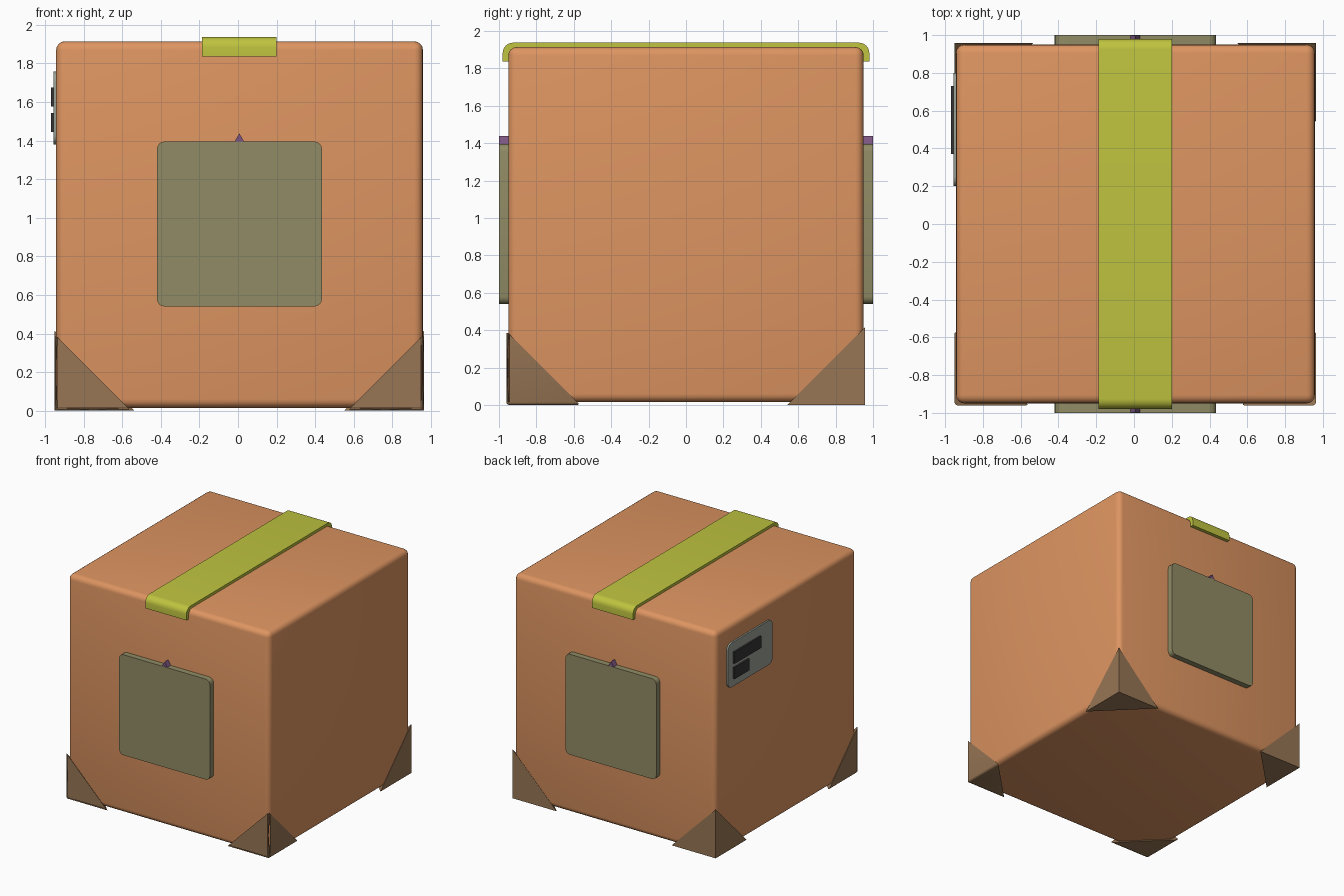
import bpy, bmesh, math
from mathutils import Vector

if "Cube" in bpy.data.objects:
    bpy.data.objects.remove(bpy.data.objects["Cube"])


def material(name, rgb):
    m = bpy.data.materials.new(name)
    m.diffuse_color = (*rgb, 1)
    m.use_nodes = True
    m.node_tree.nodes["Principled BSDF"].inputs["Base Color"].default_value = m.diffuse_color
    return m


ORANGE = material("cardboard orange", (0.73, 0.30, 0.12))
LIME = material("tape lime", (0.52, 0.55, 0.05))
OLIVE = material("panel olive", (0.28, 0.26, 0.13))
BROWN = material("guard brown", (0.31, 0.18, 0.09))
GREY = material("label grey", (0.32, 0.35, 0.30))
DARK = material("bar dark", (0.035, 0.035, 0.035))
PURPLE = material("marker purple", (0.2, 0.09, 0.22))


def finish(name, bm, mat):
    bmesh.ops.recalc_face_normals(bm, faces=bm.faces)
    me = bpy.data.meshes.new(name)
    bm.to_mesh(me)
    bm.free()
    ob = bpy.data.objects.new(name, me)
    bpy.context.collection.objects.link(ob)
    me.materials.append(mat)
    bpy.context.view_layer.objects.active = ob
    bpy.ops.object.select_all(action='DESELECT')
    ob.select_set(True)
    bpy.ops.object.shade_smooth_by_angle(angle=math.radians(35))
    return ob


def block(name, lo, hi, mat, bevel=0, axis=None, segments=4):
    """Box between two corners; bevel all edges or only those along one axis."""
    lo, hi = Vector(lo), Vector(hi)
    bm = bmesh.new()
    bmesh.ops.create_cube(bm, size=1)
    for v in bm.verts:
        v.co = Vector([(lo[i] + hi[i]) / 2 + v.co[i] * (hi[i] - lo[i]) for i in range(3)])
    if bevel:
        edges = [e for e in bm.edges if axis is None or
                 abs((e.verts[0].co - e.verts[1].co).normalized()[axis]) > 0.9]
        bmesh.ops.bevel(bm, geom=edges, offset=bevel, segments=segments,
                        profile=0.5, affect='EDGES')
    return finish(name, bm, mat)


def prism(name, profile, axis, a, b, mat):
    """Extrude a 2D profile along x (axis 0, profile y,z) or y (axis 1, profile x,z)."""
    bm = bmesh.new()
    pts = [(a, u, w) if axis == 0 else (u, a, w) for u, w in profile]
    face = bm.faces.new([bm.verts.new(p) for p in pts])
    ext = bmesh.ops.extrude_face_region(bm, geom=[face])
    move = Vector((0, 0, 0))
    move[axis] = b - a
    bmesh.ops.translate(bm, vec=move,
                        verts=[g for g in ext['geom'] if isinstance(g, bmesh.types.BMVert)])
    return finish(name, bm, mat)


def arc(cy, cz, r, a0, a1, n=6):
    return [(cy + r * math.cos(math.radians(a0 + (a1 - a0) * i / n)),
             cz + r * math.sin(math.radians(a0 + (a1 - a0) * i / n))) for i in range(n + 1)]


# Main box
block("crate_body", (-0.942, -0.95, 0.015), (0.958, 0.95, 1.914), ORANGE, 0.045)

# Tape strip folded over the front and back top edges
outer = [(0.98, 1.835)] + arc(0.925, 1.882, 0.055, 0, 90) + arc(-0.925, 1.882, 0.055, 90, 180) + [(-0.98, 1.835)]
inner = [(-0.945, 1.835)] + arc(-0.905, 1.87, 0.04, 180, 90) + arc(0.905, 1.87, 0.04, 90, 0) + [(0.945, 1.835)]
prism("tape_strip", outer + inner, 0, -0.187, 0.2, LIME)

# Square panels with a triangular marker set in, front and back
for side, s in (("front", -1), ("back", 1)):
    ys = sorted((s * 0.94, s * 1.0))
    block(side + "_panel", (-0.42, ys[0], 0.54), (0.435, ys[1], 1.395), OLIVE, 0.04, 1)
    tri = [(0.007 + 0.475 * math.cos(math.radians(a)), 0.962 + 0.475 * math.sin(math.radians(a)))
           for a in (90, 210, 330)]
    prism(side + "_marker", tri, 1, s * 0.942, s * 0.9985, PURPLE)


# Tetrahedral corner guards at the bottom
def guard(name, corner, sx, sy, arm, bevel):
    c = Vector(corner)
    bm = bmesh.new()
    vs = [bm.verts.new(c + Vector(d)) for d in
          ((0, 0, 0), (-sx * arm, 0, 0), (0, -sy * arm, 0), (0, 0, arm))]
    for tri in ((0, 1, 2), (0, 1, 3), (0, 2, 3), (1, 2, 3)):
        bm.faces.new([vs[i] for i in tri])
    if bevel:
        edges = [e for e in bm.edges if vs[0] in e.verts]
        bmesh.ops.bevel(bm, geom=edges, offset=bevel, segments=3, profile=0.5, affect='EDGES')
    finish(name, bm, BROWN)


guard("front_left_guard", (-0.95, -0.96, 0), -1, -1, 0.395, 0.015)
guard("front_right_guard", (0.963, -0.96, 0), 1, -1, 0.395, 0.015)
guard("back_left_guard", (-0.95, 0.957, 0), -1, 1, 0.415, 0)
guard("back_right_guard", (0.963, 0.957, 0), 1, 1, 0.415, 0)

# Label plate with two dark bars on the left side
block("label_plate", (-0.956, 0.2, 1.38), (-0.93, 0.8, 1.757), GREY, 0.05, 0)
block("label_bar_upper", (-0.97, 0.37, 1.575), (-0.945, 0.73, 1.675), DARK)
block("label_bar_lower", (-0.97, 0.53, 1.445), (-0.945, 0.73, 1.543), DARK)
